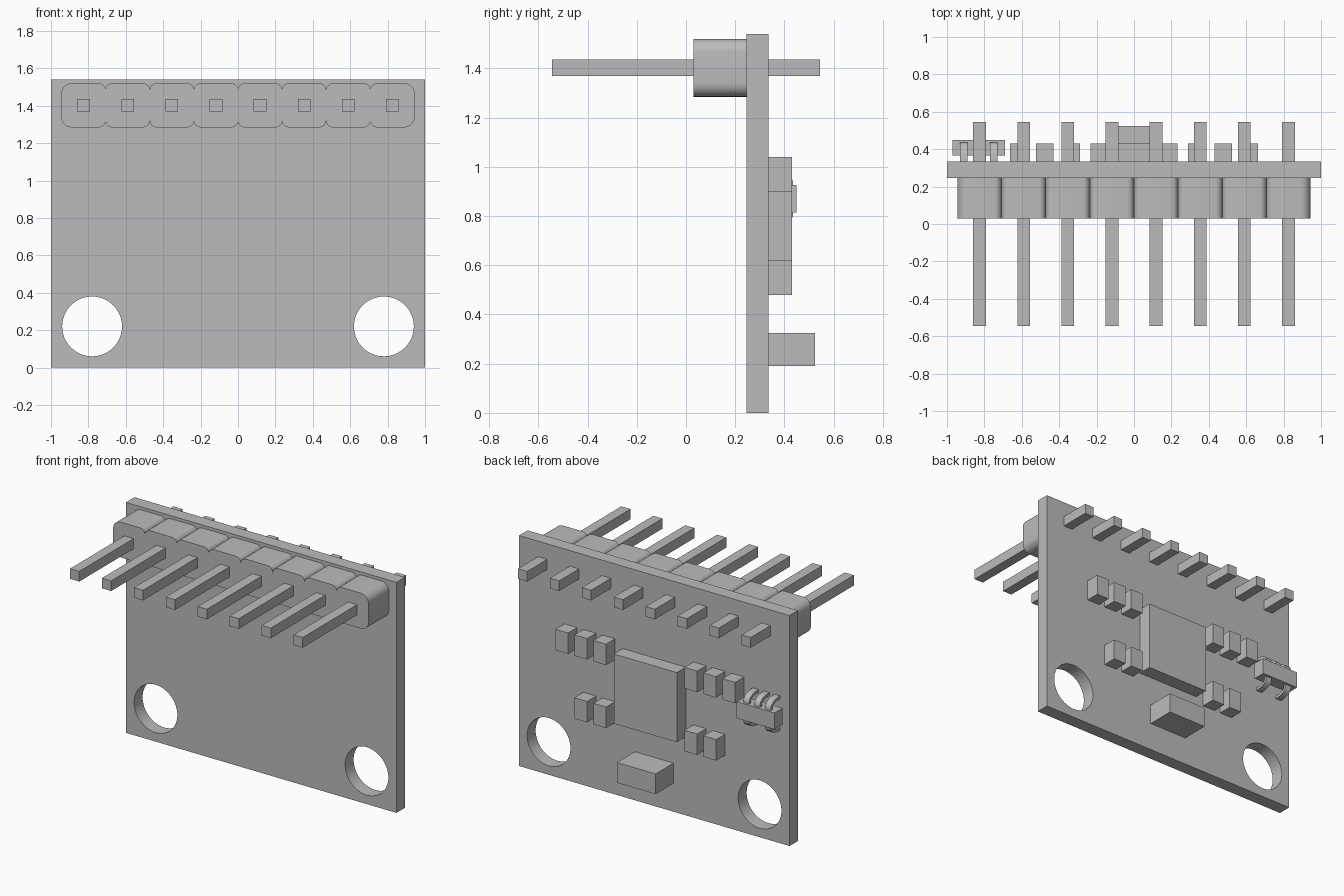
import bpy
import bmesh
from math import sin, cos, pi
from mathutils import Vector

cube = bpy.data.objects.get("Cube")
if cube:
    bpy.data.objects.remove(cube, do_unlink=True)

grey = bpy.data.materials.new("plain_grey")
grey.use_nodes = True
grey.diffuse_color = (0.5, 0.5, 0.5, 1)
grey.node_tree.nodes["Principled BSDF"].inputs["Base Color"].default_value = (0.5, 0.5, 0.5, 1)

FRONT, BACK = 0.245, 0.335      # board faces
PIN_Z = 1.402
PITCH = 0.236


def prism(name, outline, sweep):
    """Extrude a closed planar outline along the sweep vector."""
    bm = bmesh.new()
    face = bm.faces.new([bm.verts.new(p) for p in outline])
    ext = bmesh.ops.extrude_face_region(bm, geom=[face])
    moved = [g for g in ext["geom"] if isinstance(g, bmesh.types.BMVert)]
    bmesh.ops.translate(bm, verts=moved, vec=Vector(sweep))
    bmesh.ops.recalc_face_normals(bm, faces=bm.faces)
    mesh = bpy.data.meshes.new(name)
    bm.to_mesh(mesh)
    bm.free()
    mesh.materials.append(grey)
    obj = bpy.data.objects.new(name, mesh)
    bpy.context.collection.objects.link(obj)
    return obj


def box(name, x0, x1, y0, y1, z0, z1):
    outline = [(x0, y0, z0), (x1, y0, z0), (x1, y0, z1), (x0, y0, z1)]
    return prism(name, outline, (0, y1 - y0, 0))


def activate(obj):
    bpy.ops.object.select_all(action='DESELECT')
    obj.select_set(True)
    bpy.context.view_layer.objects.active = obj


def smooth(obj):
    activate(obj)
    bpy.ops.object.shade_smooth_by_angle(angle=pi / 6)


# Circuit board with two mounting holes
board = box("circuit_board", -1, 1, FRONT, BACK, 0, 1.54)
for x in (-0.78, 0.78):
    ring = [(x + 0.16 * cos(i * pi / 32), 0, 0.22 + 0.16 * sin(i * pi / 32)) for i in range(64)]
    cutter = prism("hole_cutter", ring, (0, 1, 0))
    cutter.hide_render = True
    cut = board.modifiers.new("hole", 'BOOLEAN')
    cut.operation = 'DIFFERENCE'
    cut.solver = 'EXACT'
    cut.object = cutter
    activate(board)
    bpy.ops.object.modifier_apply(modifier=cut.name)
    bpy.data.objects.remove(cutter, do_unlink=True)
smooth(board)

# Header block: eight rounded cells merged in a row
HALF = 0.118
upper = []
for cell in range(8):
    centre = (cell - 3.5) * PITCH
    for side in (-1, 1):
        r = 0.055 if (cell, side) in ((0, -1), (7, 1)) else 0.036
        for i in range(7):
            a = (i if side < 0 else 6 - i) * pi / 12
            point = (centre + side * (HALF - r + r * cos(a)), HALF - r + r * sin(a))
            if not upper or abs(point[0] - upper[-1][0]) > 1e-5:
                upper.append(point)
outline = [(x, 0.03, PIN_Z + z) for x, z in upper]
outline += [(x, 0.03, PIN_Z - z) for x, z in reversed(upper)]
smooth(prism("header_block", outline, (0, FRONT - 0.03, 0)))

# Header pins
for n in range(8):
    x = (n - 3.5) * PITCH
    box(f"header_pin_{n + 1}", x - 0.034, x + 0.034, -0.545, 0.545, PIN_Z - 0.034, PIN_Z + 0.034)

# Main chip and voltage regulator
box("main_chip", -0.233, 0.233, BACK, 0.43, 0.525, 0.99)
box("regulator", -0.143, 0.143, BACK, 0.525, 0.19, 0.325)

# Small resistors: three above and two below on each side of the chip
for side, label in ((1, "left"), (-1, "right")):
    for row, z, count in (("upper", 0.90, 3), ("lower", 0.48, 2)):
        for n in range(count):
            x = side * (0.337 + 0.14 * n)
            box(f"{row}_{label}_resistor_{n + 1}", x - 0.047, x + 0.047, BACK, 0.43, z, z + 0.14)

# Small chip with bent leads, three above and two below
MID = 0.87
box("small_chip", -0.97, -0.69, 0.365, 0.45, MID - 0.055, MID + 0.055)


def bent_lead(name, x, side):
    """Strip that leaves the chip, curves over and lands on the board."""
    outer = [(0.045, 0.435)]
    inner = [(0.045, 0.415)]
    for i in range(7):
        a = pi / 2 * (1 - i / 6)
        outer.append((0.065 + 0.05 * cos(a), 0.355 + 0.08 * sin(a)))
        inner.append((0.065 + 0.03 * cos(a), 0.355 + 0.06 * sin(a)))
    outer.append((0.115, BACK))
    inner.append((0.095, BACK))
    loop = outer + inner[::-1]
    smooth(prism(name, [(x - 0.021, y, MID + side * d) for d, y in loop], (0.042, 0, 0)))


for n, x in enumerate((-0.91, -0.83, -0.75)):
    bent_lead(f"upper_lead_{n + 1}", x, 1)
for n, x in enumerate((-0.91, -0.75)):
    bent_lead(f"lower_lead_{n + 1}", x, -1)
